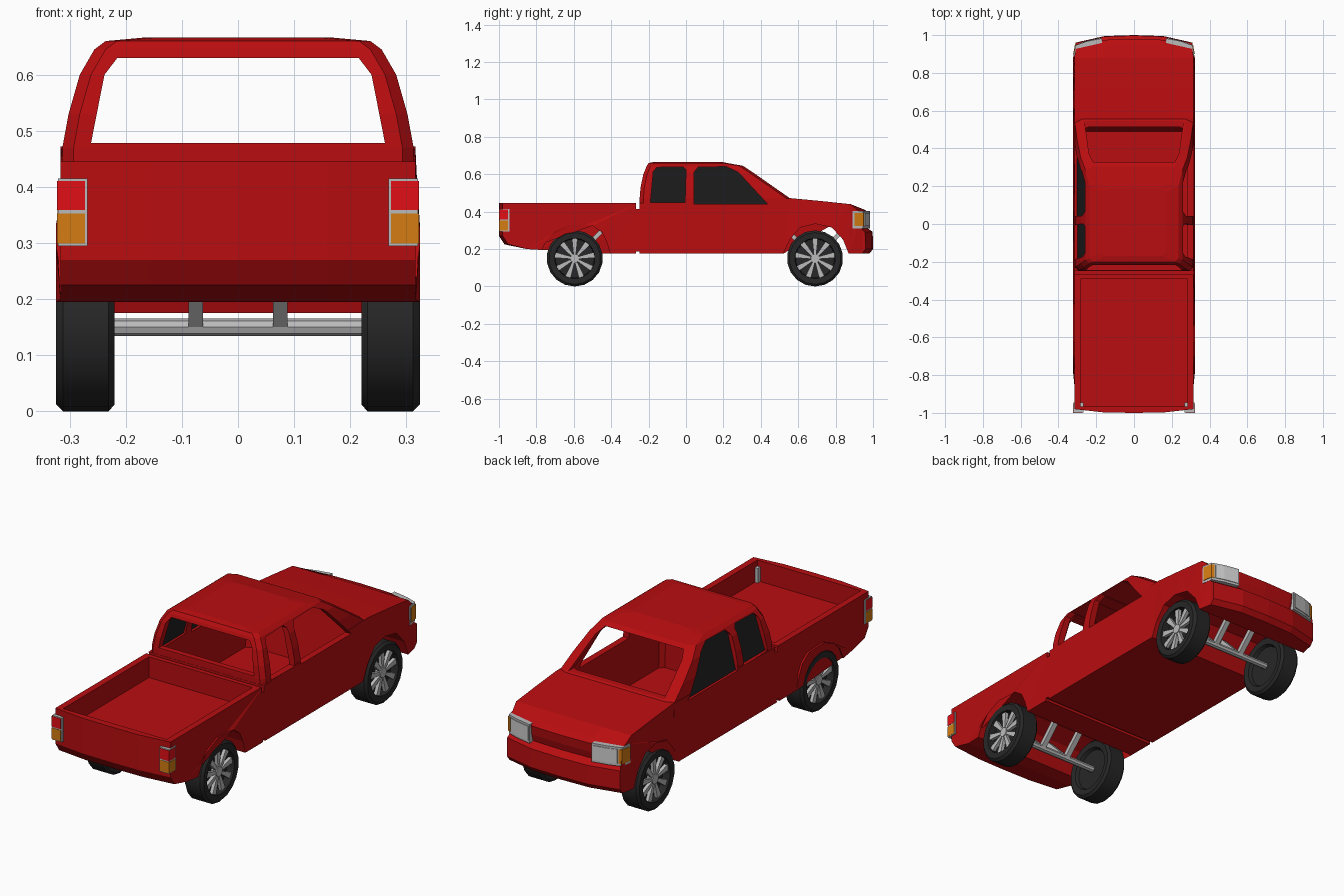
import bpy, bmesh, math
from mathutils import Vector

if "Cube" in bpy.data.objects:
    bpy.data.objects.remove(bpy.data.objects["Cube"])


def material(name, rgb):
    m = bpy.data.materials.new(name)
    m.diffuse_color = (*rgb, 1)
    m.use_nodes = True
    m.node_tree.nodes["Principled BSDF"].inputs["Base Color"].default_value = m.diffuse_color
    return m


RED = material("body red", (0.48, 0.004, 0.005))
GLASS = material("dark glass", (0.015, 0.015, 0.015))
TIRE = material("tire black", (0.02, 0.02, 0.02))
SILVER = material("silver", (0.5, 0.5, 0.5))
LENS = material("clear lens", (0.62, 0.62, 0.62))
TAIL = material("tail lamp red", (0.75, 0.005, 0.008))
ORANGE = material("indicator orange", (0.66, 0.2, 0.006))


def make(name, mat, lofts):
    """One object from several capped lofts; each loft is a list of equal rings."""
    bm = bmesh.new()
    for rings in lofts:
        vs = [[bm.verts.new(p) for p in r] for r in rings]
        n = len(vs[0])
        for a, b in zip(vs, vs[1:]):
            for i in range(n):
                j = (i + 1) % n
                bm.faces.new((a[i], a[j], b[j], b[i]))
        caps = [bm.faces.new(vs[0]), bm.faces.new(vs[-1])]
        bmesh.ops.triangulate(bm, faces=caps)
    bmesh.ops.recalc_face_normals(bm, faces=bm.faces)
    me = bpy.data.meshes.new(name)
    bm.to_mesh(me)
    bm.free()
    ob = bpy.data.objects.new(name, me)
    bpy.context.collection.objects.link(ob)
    if mat:
        me.materials.append(mat)
    return ob


def box(x0, x1, y0, y1, z0, z1):
    return [[(x0, y0, z), (x1, y0, z), (x1, y1, z), (x0, y1, z)] for z in (z0, z1)]


def side_prism(pts, x0, x1):
    return [[(x, y, z) for y, z in pts] for x in (x0, x1)]


def front_prism(pts, y0, y1):
    return [[(x, y, z) for x, z in pts] for y in (y0, y1)]


def plan_prism(pts, z0, z1, s):
    return [[(s * x, y, z) for x, y in pts] for z in (z0, z1)]


def cab_ring(z, yr, yf, w, c=0.02):
    return [(-w, yr + c, z), (-w + c, yr, z), (w - c, yr, z), (w, yr + c, z),
            (w, yf - c, z), (w - 2 * c, yf, z), (-w + 2 * c, yf, z), (-w, yf - c, z)]


def boolean(ob, cutter, op):
    m = ob.modifiers.new(op, 'BOOLEAN')
    m.operation, m.object, m.solver = op, cutter, 'EXACT'
    bpy.context.view_layer.objects.active = ob
    bpy.ops.object.modifier_apply(modifier=m.name)
    bpy.data.objects.remove(cutter, do_unlink=True)


# Lower body: side profile with wheel arches, swept across the width
profile = [(-1, .445), (-.25, .445), (.56, .472), (.72, .457), (.88, .44), (.955, .41),
           (.98, .395), (.975, .35), (.965, .315), (.998, .292), (1, .20), (.98, .175),
           (.87, .175), (.84, .25), (.78, .315), (.69, .335), (.61, .315), (.555, .25),
           (.52, .175), (-.405, .175), (-.425, .24), (-.45, .29), (-.5, .325),
           (-.62, .33), (-.70, .295), (-.745, .25), (-.77, .195), (-.85, .20),
           (-.97, .225), (-1, .27)]


def body_point(t, y, z):
    w = .324 if z < .34 and -.8 < y < .88 else .316
    bend = .035 * max(0, (abs(t) - .5) / .5) + .005 * min(1, abs(t) / .5)
    if y > .9:
        y -= bend
        w -= .006
    elif y < -.96:
        y += bend * .5
    return (t * w, y, z)


body = make("truck_body", RED, [[[body_point(t, y, z) for y, z in profile]
                                 for t in (-1, -.5, 0, .5, 1)]])

# Cab, hollowed, with window openings
cab = make("cab", RED, [[cab_ring(.40, -.248, .56, .314), cab_ring(.47, -.248, .558, .313),
                         cab_ring(.53, -.243, .472, .302), cab_ring(.60, -.228, .372, .282),
                         cab_ring(.645, -.21, .305, .256), cab_ring(.660, -.20, .22, .236),
                         cab_ring(.666, -.17, .19, .17)]])
boolean(body, cab, 'UNION')
boolean(body, make("cabin_space", None, [[
    cab_ring(.20, -.22, .49, .29), cab_ring(.44, -.22, .522, .284),
    cab_ring(.47, -.219, .525, .282), cab_ring(.60, -.2, .343, .252),
    cab_ring(.636, -.185, .285, .232)]]), 'DIFFERENCE')
rear_window = [(-.19, .45), (-.175, .615), (-.155, .637), (-.015, .64), (0, .625), (-.005, .45)]
front_window = [(.042, .442), (.042, .61), (.065, .638), (.215, .641), (.28, .61), (.435, .442)]
screen = [(-.262, .478), (-.238, .60), (-.215, .63), (.215, .63), (.238, .60), (.262, .478)]
for pts in (rear_window, front_window):
    boolean(body, make("window_cut", None, [side_prism(pts, -.5, .5)]), 'DIFFERENCE')
boolean(body, make("screen_cut", None, [front_prism(screen, -.4, .7)]), 'DIFFERENCE')

# Cargo bed and the gap between bed and cab
for b in (box(-.284, .284, -.965, -.292, .342, .6),
          box(-.5, .5, -.268, -.249, .415, .46),
          box(-.5, .5, -.268, -.249, .15, .188)):
    boolean(body, make("bed_cut", None, [b]), 'DIFFERENCE')

# Dark glass on the left side
for name, pts in (("rear_side_glass", rear_window), ("front_side_glass", front_window)):
    make(name, GLASS, [[[(-(.302 - .25 * (z - .44)) + d, y, z) for y, z in pts]
                        for d in (0, .004)]])

# Lamps on both corners
for s, side in ((-1, "left"), (1, "right")):
    def rect(x0, x1, y0, y1):
        return [(x0, y0), (x1, y0), (x1, y1), (x0, y1)]
    make(side + "_tail_lamp_frame", SILVER,
         [plan_prism(rect(.268, .321, -.998, -.945), .295, .415, s)])
    lens = rect(.273, .3225, -1, -.951)
    make(side + "_tail_lamp", TAIL, [plan_prism(lens, .359, .411, s)])
    make(side + "_tail_indicator", ORANGE, [plan_prism(lens, .299, .353, s)])
    make(side + "_headlamp_frame", SILVER, [plan_prism(
        [(.17, .93), (.17, .983), (.25, .967), (.31, .946), (.320, .89), (.28, .89)],
        .31, .403, s)])
    make(side + "_headlamp", LENS, [plan_prism(
        [(.178, .95), (.178, .985), (.25, .970), (.292, .956), (.28, .93)], .322, .393, s)])
    make(side + "_front_indicator", ORANGE, [plan_prism(
        [(.298, .93), (.298, .953), (.313, .948), (.322, .90), (.30, .90)], .322, .393, s)])


def disc(x, r, y, z, n=18):
    return [(x, y + r * math.sin(2 * math.pi * k / n), z + r * math.cos(2 * math.pi * k / n))
            for k in range(n)]


# Wheels, axles and suspension struts
ZC = .15
for yc, end in ((-.595, "rear"), (.69, "front")):
    for s, side in ((-1, "left"), (1, "right")):
        tire = make(f"{end}_{side}_tire", TIRE, [[disc(s * x, r, yc, ZC) for x, r in (
            (.24, .10), (.224, .108), (.22, .138), (.231, .15), (.312, .15),
            (.324, .138), (.322, .108), (.285, .104))]])
        bpy.ops.object.select_all(action='DESELECT')
        tire.select_set(True)
        bpy.context.view_layer.objects.active = tire
        bpy.ops.object.shade_smooth_by_angle(angle=math.radians(30))
        parts = [[disc(s * .28, .026, yc, ZC, 10), disc(s * .316, .024, yc, ZC, 10)]]
        for k in range(9):
            a = 2 * math.pi * k / 9
            u, v = Vector((math.sin(a), math.cos(a))), Vector((math.cos(a), -math.sin(a)))
            pts = [Vector((yc, ZC)) + u * r + v * h for r, h in
                   ((.015, -.006), (.106, -.015), (.106, .015), (.015, .006))]
            parts.append(side_prism(pts, s * .295, s * .312))
        make(f"{end}_{side}_spokes", SILVER, parts)
    make(end + "_axle", SILVER, [[disc(-.24, .016, yc, ZC, 8), disc(.24, .016, yc, ZC, 8)]])
    struts = []
    for x in (-.075, .075):
        for d in (-1, 1):
            pts = [(yc - d * .008, ZC + .008), (yc + d * .008, ZC - .008),
                   (yc + d * .148, .284), (yc + d * .132, .30)]
            struts.append(side_prism(pts, x - .013, x + .013))
    make(end + "_struts", SILVER, struts)
